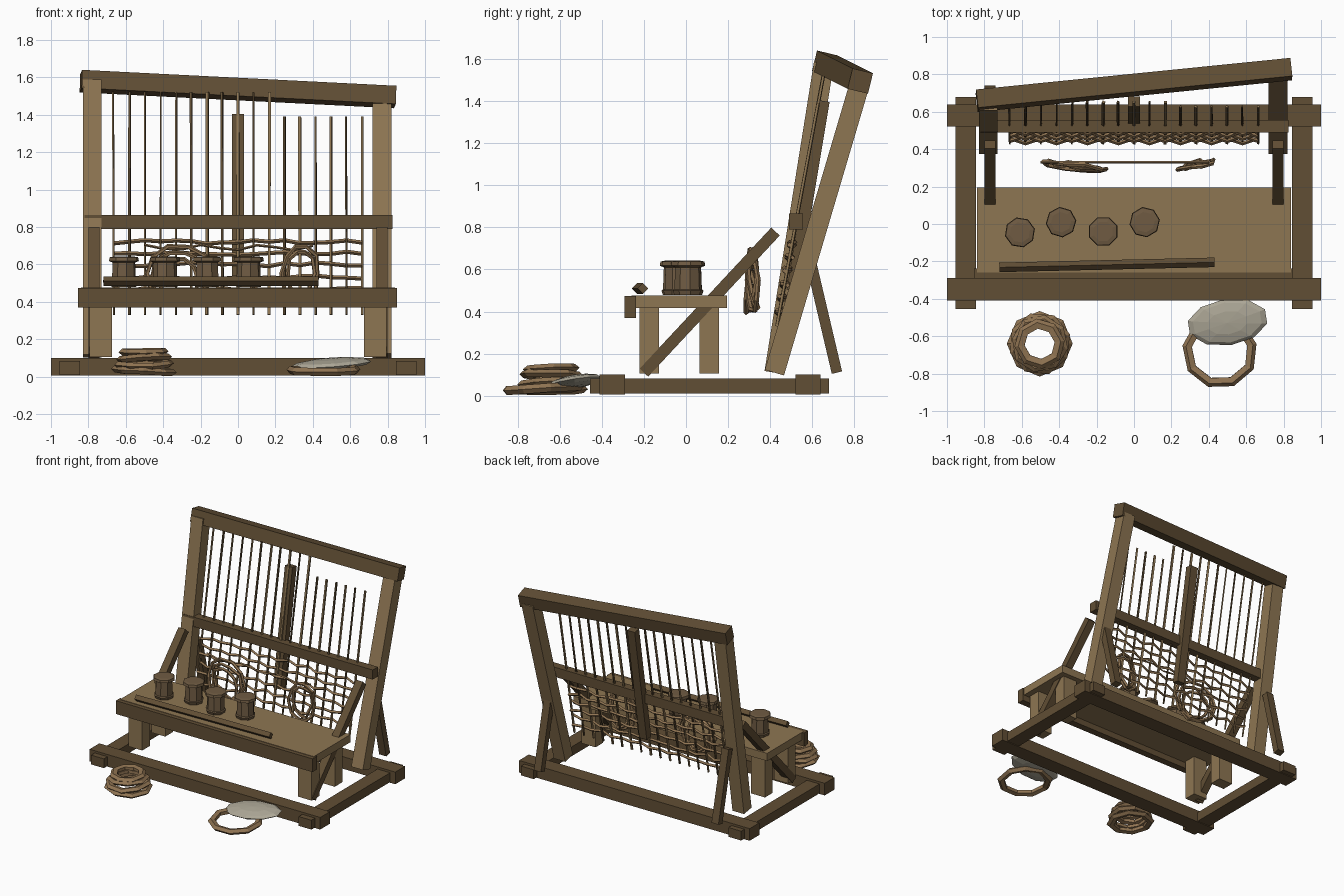
import bpy, bmesh, math, random
from mathutils import Vector, Matrix, Euler

random.seed(4)
old = bpy.data.objects.get("Cube")
if old:
    bpy.data.objects.remove(old, do_unlink=True)


def material(name, r, g, b):
    m = bpy.data.materials.new(name)
    m.use_nodes = True
    m.diffuse_color = (r, g, b, 1)
    bsdf = m.node_tree.nodes["Principled BSDF"]
    bsdf.inputs["Base Color"].default_value = (r, g, b, 1)
    bsdf.inputs["Roughness"].default_value = 0.9
    return m


LIGHT = material("light wood", 0.27, 0.18, 0.085)
DARK = material("dark wood", 0.12, 0.077, 0.035)
CLAY = material("brown clay", 0.16, 0.105, 0.055)
ROPE = material("rope fibre", 0.28, 0.175, 0.085)
CLOTH = material("grey cloth", 0.42, 0.39, 0.31)


def finish(name, bm, mat):
    bmesh.ops.recalc_face_normals(bm, faces=bm.faces)
    mesh = bpy.data.meshes.new(name)
    bm.to_mesh(mesh)
    bm.free()
    mesh.materials.append(mat)
    ob = bpy.data.objects.new(name, mesh)
    bpy.context.collection.objects.link(ob)
    return ob


def box(name, lo, hi, mat):
    lo, hi = Vector(lo), Vector(hi)
    bm = bmesh.new()
    bmesh.ops.create_cube(bm, size=1, matrix=Matrix.Translation((lo + hi) / 2)
                          @ Matrix.Diagonal((*(hi - lo), 1)))
    return finish(name, bm, mat)


def bar(name, a, b, wide, tall, mat, up=(0, 1, 0), roll=0.0):
    """Square timber between two points; wide runs sideways, tall along up."""
    a, b = Vector(a), Vector(b)
    d = (b - a).normalized()
    side = d.cross(Vector(up)).normalized()
    rise = side.cross(d)
    frame = Matrix((side, rise, d)).transposed().to_4x4()
    bm = bmesh.new()
    bmesh.ops.create_cube(bm, size=1, matrix=Matrix.Translation((a + b) / 2) @ frame
                          @ Matrix.Rotation(roll, 4, 'Z')
                          @ Matrix.Diagonal((wide, tall, (b - a).length, 1)))
    return finish(name, bm, mat)


def loft(name, rings, mat, closed=False):
    """Skin a list of equal vertex rings, capped unless closed."""
    bm = bmesh.new()
    loops = [[bm.verts.new(p) for p in ring] for ring in rings]
    n = len(loops[0])
    pairs = list(zip(loops, loops[1:])) + ([(loops[-1], loops[0])] if closed else [])
    for p, q in pairs:
        for i in range(n):
            j = (i + 1) % n
            bm.faces.new((p[i], p[j], q[j], q[i]))
    if not closed:
        bm.faces.new(loops[0])
        bm.faces.new(loops[-1])
    return finish(name, bm, mat)


def cord(name, points, r, mat):
    """Four-sided cord that runs mainly along x."""
    rings = [[(p[0], p[1] + r * math.cos(k * math.pi / 2), p[2] + r * math.sin(k * math.pi / 2))
              for k in range(4)] for p in points]
    return loft(name, rings, mat)


def hoop(name, centre, rx, ry, r, tilt, mat, sides=8, flat=1.0, wobble=0.01):
    """Faceted loop of rope, slightly uneven."""
    turn = Euler(tilt).to_matrix()
    rings = []
    for i in range(sides):
        t = 2 * math.pi * i / sides
        w, dz = random.uniform(-wobble, wobble), random.uniform(-wobble, wobble)
        ring = []
        for k in range(5):
            s = 2 * math.pi * k / 5
            out = r * math.cos(s) + w
            p = Vector(((rx + out) * math.cos(t), (ry + out) * math.sin(t),
                        r * flat * math.sin(s) + dz))
            ring.append(Vector(centre) + turn @ p)
        rings.append(ring)
    return loft(name, rings, mat, closed=True)


# Ground frame
box("front_base_beam", (-1, -0.41, 0.005), (1, -0.29, 0.1), DARK)
box("rear_base_beam", (-1, 0.52, 0.005), (1, 0.64, 0.1), DARK)
for s, tag in ((1, "left"), (-1, "right")):
    box(tag + "_base_rail", (s * 0.9 - 0.055, -0.455, 0.01), (s * 0.9 + 0.055, 0.68, 0.083), DARK)

# Leaning posts, one further back than the other
bar("right_post", (-0.78, 0.42, 0.11), (-0.78, 0.655, 1.58), 0.1, 0.095, LIGHT)
bar("left_post", (0.77, 0.42, 0.11), (0.77, 0.825, 1.48), 0.1, 0.095, LIGHT)
bar("top_beam", (-0.84, 0.659, 1.58), (0.84, 0.828, 1.495), 0.1, 0.1, DARK, up=(0, 0.24, 1))
box("cross_beam", (-0.82, 0.49, 0.79), (0.825, 0.555, 0.865), DARK)
bar("middle_post", (0, 0.505, 0.5), (0, 0.655, 1.4), 0.065, 0.055, DARK)

# Braces, bench legs
for s, tag in ((1, "left"), (-1, "right")):
    bar(tag + "_front_brace", (s * 0.77, -0.2, 0.11), (s * 0.77, 0.425, 0.78), 0.06, 0.055, DARK)
    bar(tag + "_rear_brace", (s * 0.77, 0.59, 0.65), (s * 0.77, 0.717, 0.11), 0.06, 0.05, DARK)
    for y, end in ((-0.175, "front"), (0.11, "rear")):
        box(f"{tag}_{end}_leg", (s * 0.735 - 0.06, y - 0.047, 0.105),
            (s * 0.735 + 0.06, y + 0.047, 0.43), LIGHT)

# Bench
box("bench_top", (-0.84, -0.26, 0.417), (0.84, 0.195, 0.477), LIGHT)
box("bench_apron", (-0.855, -0.292, 0.37), (0.85, -0.238, 0.474), DARK)
bar("bench_stick", (-0.72, -0.232, 0.51), (0.43, -0.205, 0.51), 0.036, 0.036, DARK,
    up=(0, 0, 1), roll=math.pi / 4)

# Pots with flared lips
PROFILE = ((0.066, 0.478), (0.074, 0.5), (0.066, 0.505), (0.062, 0.61),
           (0.082, 0.618), (0.078, 0.638), (0.055, 0.642))
for n, (x, y) in enumerate(((-0.61, -0.045), (-0.39, 0.01), (-0.165, -0.04), (0.057, 0.01))):
    turn = random.uniform(0, 1)
    loft(f"pot_{n + 1}", [[(x + r * math.cos(turn + k * math.tau / 8),
                            y + r * math.sin(turn + k * math.tau / 8), z) for k in range(8)]
                          for r, z in PROFILE], CLAY)


# Woven panel on the leaning plane
def lean(z):
    return 0.445 + 0.185 * (z - 0.4)


COUNT, STEP = 17, 0.083
for i in range(COUNT):
    x = (i - 8) * STEP
    top = 1.52 if i < 11 else 1.39
    w = random.choice((0.008, 0.012, 0.015))
    bar(f"warp_{i + 1}", (x, lean(0.33), 0.33), (x + random.uniform(-0.004, 0.004), lean(top), top),
        w, 0.012, (LIGHT, DARK)[i % 2], roll=random.uniform(0, 0.5))

for row, z in enumerate((0.4, 0.465, 0.53, 0.6, 0.66, 0.72)):
    points = []
    for i in range(COUNT):
        zz = z + random.uniform(-0.01, 0.01)
        points.append(((i - 8) * STEP, lean(z) + 0.014 * (-1) ** (i + row), zz))
    cord(f"weft_{row + 1}", points, 0.011, ROPE)

# Hanging skeins and the line between them
for n in range(3):
    hoop(f"right_skein_{n + 1}", (-0.32, 0.31, 0.55 - 0.012 * n), 0.175 - 0.03 * n, 0.155 - 0.02 * n,
         0.012, (math.pi / 2 + 0.08 * (n - 1), 0, -0.13), ROPE, sides=10, wobble=0.012)
for n in range(2):
    hoop(f"left_skein_{n + 1}", (0.335, 0.315, 0.55), 0.095 - 0.025 * n, 0.155 - 0.025 * n,
         0.012, (math.pi / 2 + 0.08 * n, 0, 0.2), ROPE, sides=10, wobble=0.012)
cord("skein_line", [(-0.5 + 0.1 * i, 0.33, 0.69 + 0.015 * math.cos(2 * i)) for i in range(10)],
     0.007, ROPE)

# Coiled rope on the ground
for n, (z, r) in enumerate(((0.03, 0.145), (0.065, 0.138), (0.1, 0.122), (0.13, 0.105))):
    hoop(f"coil_ring_{n + 1}", (-0.505, -0.64, z), r, r, 0.03,
         (random.uniform(-0.06, 0.06), random.uniform(-0.06, 0.06), n * 0.3), ROPE, flat=0.65,
         wobble=0.004)
hoop("loose_ring", (0.46, -0.68, 0.035), 0.172, 0.172, 0.028, (0.04, -0.03, 0.2), ROPE,
     sides=9, flat=0.8, wobble=0.005)

# Folded cloth resting on the ring
bm = bmesh.new()
bmesh.ops.create_uvsphere(bm, u_segments=10, v_segments=6, radius=1,
                          matrix=Matrix.Translation((0.5, -0.525, 0.068))
                          @ Euler((0.12, -0.08, 0.15)).to_matrix().to_4x4()
                          @ Matrix.Diagonal((0.22, 0.125, 0.03, 1)))
finish("folded_cloth", bm, CLOTH)
